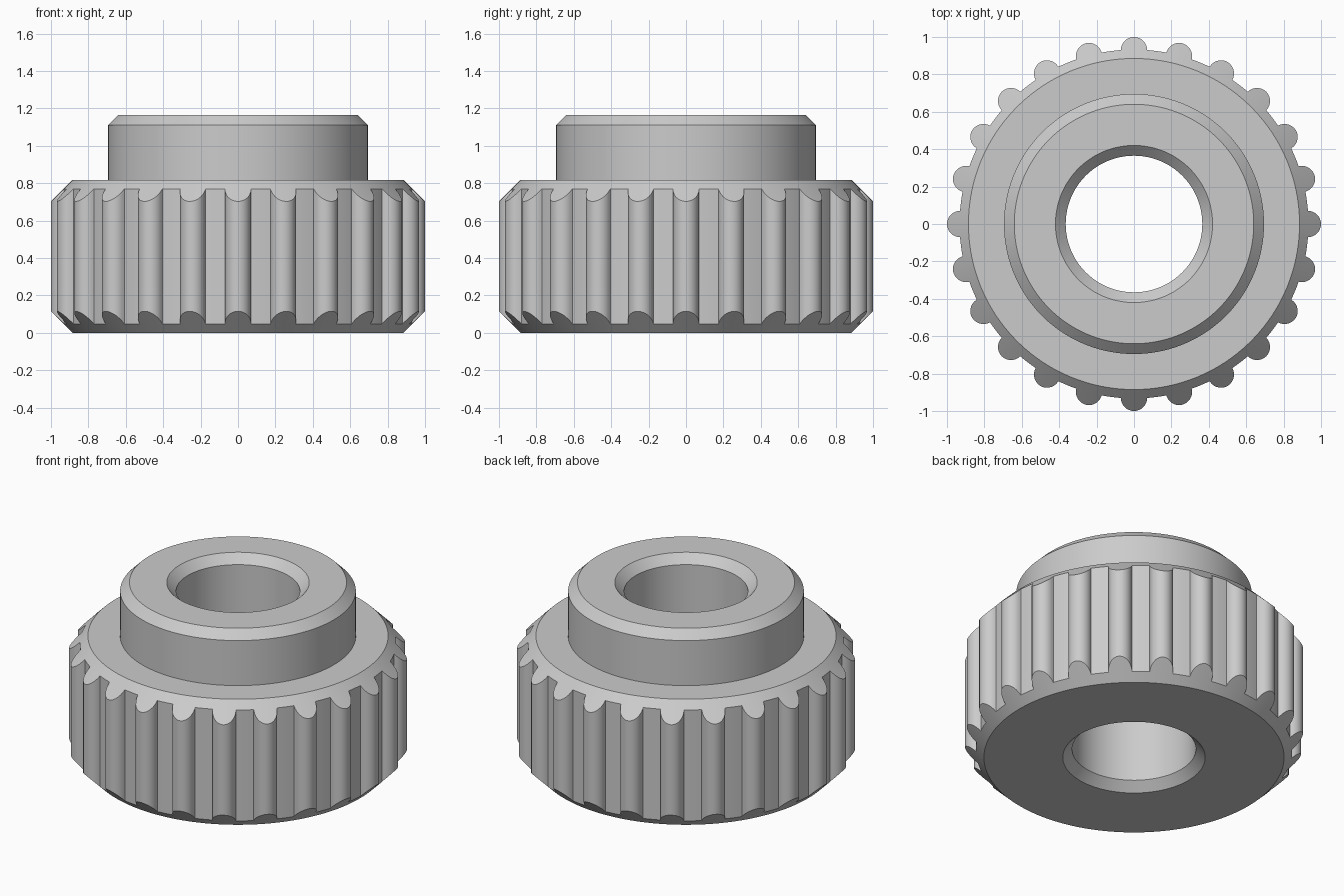
import bpy
import bmesh
from math import sin, cos, pi, hypot, atan2

cube = bpy.data.objects.get("Cube")
if cube:
    bpy.data.objects.remove(cube, do_unlink=True)

RIBS = 24
RIB_CENTRE, RIB_R = 0.93, 0.07
FACE_R, GRIP_TOP = 0.885, 0.817
HUB_R, HUB_TOP = 0.695, 1.165
BORE_R, BEVEL = 0.365, 0.055
ARC_STEPS, VALLEY_STEPS = 14, 4


def ribbed_outline():
    """Polar points (angle, radius) of the round grip with half-round ribs."""
    points = []
    half = atan2(RIB_R, RIB_CENTRE)
    root = hypot(RIB_R, RIB_CENTRE)
    pitch = 2 * pi / RIBS
    for i in range(RIBS):
        start = i * pitch
        # Half-round rib
        for k in range(ARC_STEPS + 1):
            a = pi * (k / ARC_STEPS - 0.5)
            x, y = RIB_CENTRE + RIB_R * cos(a), RIB_R * sin(a)
            points.append((start + atan2(y, x), hypot(x, y)))
        # Valley between ribs
        for k in range(1, VALLEY_STEPS):
            a = half + (pitch - 2 * half) * k / VALLEY_STEPS
            points.append((start + a, root))
    return points


def section(r):
    """Closed (radius, height) section for an outer radius r; cone chamfers trim the ribs."""
    cut = r - FACE_R
    return [
        (BORE_R + BEVEL, 0), (FACE_R, 0),
        (r, cut), (r, GRIP_TOP - cut),
        (FACE_R, GRIP_TOP), (HUB_R, GRIP_TOP),
        (HUB_R, HUB_TOP - BEVEL), (HUB_R - BEVEL, HUB_TOP),
        (BORE_R + BEVEL, HUB_TOP), (BORE_R, HUB_TOP - BEVEL),
        (BORE_R, BEVEL),
    ]


# Sweep the section around the axis
bm = bmesh.new()
columns = [[bm.verts.new((r * cos(a), r * sin(a), z)) for r, z in section(outer)]
           for a, outer in ribbed_outline()]
for i, col in enumerate(columns):
    nxt = columns[(i + 1) % len(columns)]
    for j in range(len(col)):
        k = (j + 1) % len(col)
        bm.faces.new((col[j], nxt[j], nxt[k], col[k]))
bmesh.ops.recalc_face_normals(bm, faces=bm.faces)

mesh = bpy.data.meshes.new("ribbed_knob")
bm.to_mesh(mesh)
bm.free()
knob = bpy.data.objects.new("ribbed_knob", mesh)
bpy.context.collection.objects.link(knob)

# Plain grey material
grey = bpy.data.materials.new("light_grey")
grey.use_nodes = True
colour = (0.6, 0.6, 0.6, 1)
grey.diffuse_color = colour
grey.node_tree.nodes["Principled BSDF"].inputs["Base Color"].default_value = colour
mesh.materials.append(grey)

# Smooth round walls, crisp chamfers
bpy.ops.object.select_all(action="DESELECT")
knob.select_set(True)
bpy.context.view_layer.objects.active = knob
bpy.ops.object.shade_smooth_by_angle(angle=pi / 6)
